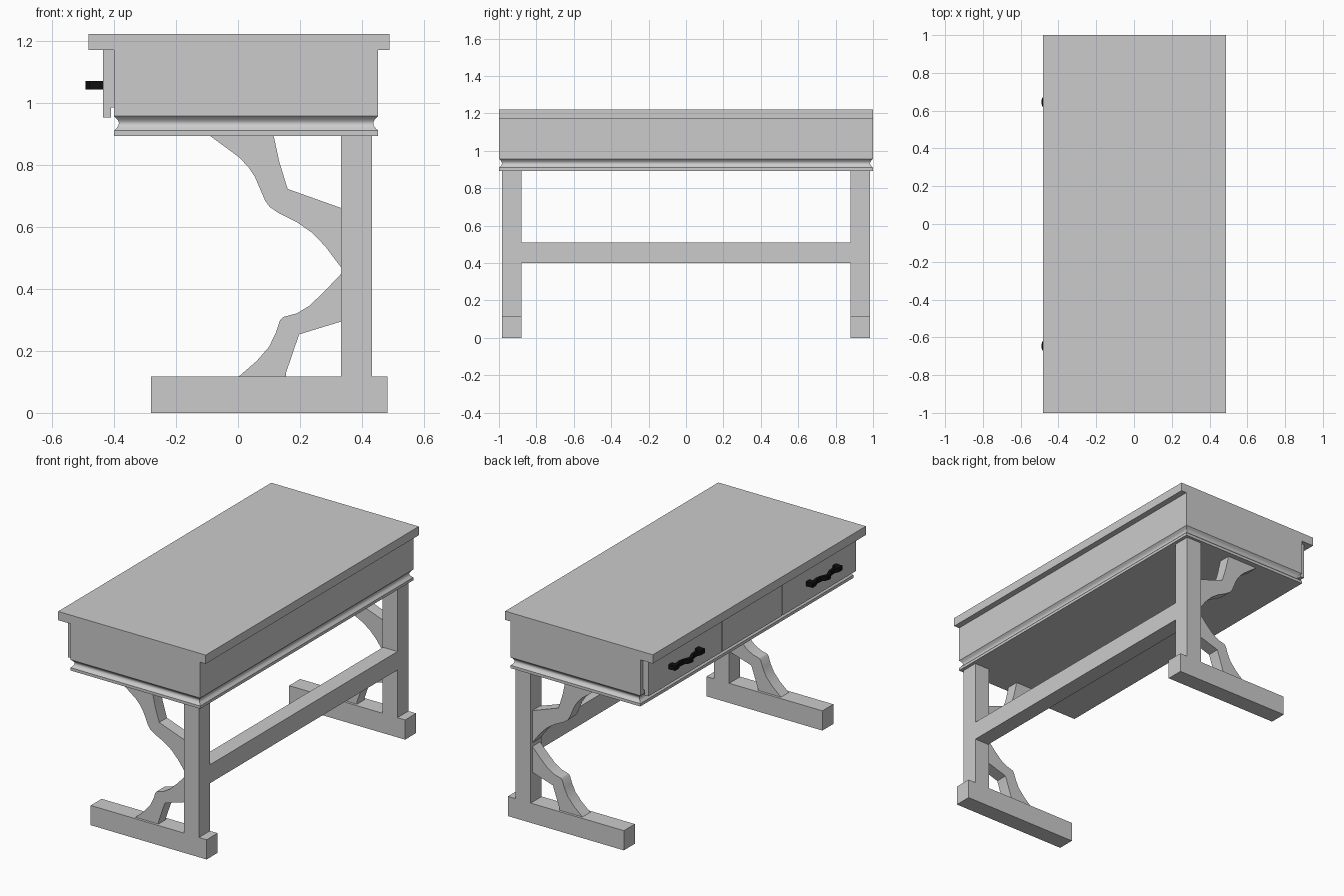
import bpy, bmesh, math

if "Cube" in bpy.data.objects:
    bpy.data.objects.remove(bpy.data.objects["Cube"])


def finish(name, bm):
    bmesh.ops.recalc_face_normals(bm, faces=bm.faces)
    me = bpy.data.meshes.new(name)
    bm.to_mesh(me)
    bm.free()
    ob = bpy.data.objects.new(name, me)
    bpy.context.collection.objects.link(ob)
    return ob


def loft(name, loops):
    """Closed solid through matching loops of points."""
    bm = bmesh.new()
    rings = [[bm.verts.new(p) for p in loop] for loop in loops]
    n = len(rings[0])
    for a, b in zip(rings, rings[1:]):
        for i in range(n):
            bm.faces.new((a[i], a[(i + 1) % n], b[(i + 1) % n], b[i]))
    bm.faces.new(rings[0])
    bm.faces.new(rings[-1])
    return finish(name, bm)


def rect(x0, x1, y0, y1, z):
    return [(x0, y0, z), (x1, y0, z), (x1, y1, z), (x0, y1, z)]


def box(name, x0, x1, y0, y1, z0, z1):
    return loft(name, [rect(x0, x1, y0, y1, z) for z in (z0, z1)])


def extrude_y(name, profile, y0, y1):
    return loft(name, [[(x, y, z) for x, z in profile] for y in (y0, y1)])


def smooth(ob):
    bpy.ops.object.select_all(action='DESELECT')
    ob.select_set(True)
    bpy.context.view_layer.objects.active = ob
    bpy.ops.object.shade_smooth_by_angle(angle=math.radians(32))


# Table top
box("table_top", -0.482, 0.488, -1, 1, 1.17, 1.222)

# Case with a cove moulding running around its base
cove = [(0.016 * math.sin(math.pi * i / 8), 0.957 - 0.047 * i / 8) for i in range(9)]
section = [(0, 1.17)] + cove + [(0, 0.893)]
smooth(loft("case", [rect(-0.40 + d, 0.452 - d, -1 + d, 1 - d, z) for d, z in section]))

# Drawer fronts with a rebate along the lower back edge
front = [(-0.435, 1.17), (-0.435, 0.953), (-0.41, 0.953),
         (-0.41, 0.985), (-0.398, 0.985), (-0.398, 1.17)]
for tag, y0, y1 in (("left", 0.286, 0.975), ("middle", -0.28, 0.28), ("right", -0.975, -0.286)):
    extrude_y("drawer_front_" + tag, front, y0, y1)

# Black wavy pulls
black = bpy.data.materials.new("black_metal")
black.diffuse_color = (0.005, 0.005, 0.005, 1)
black.use_nodes = True
black.node_tree.nodes["Principled BSDF"].inputs["Base Color"].default_value = black.diffuse_color
outer = [(0, -0.491), (0.02, -0.487), (0.04, -0.471), (0.08, -0.467), (0.105, -0.478), (0.14, -0.478)]
inner = [(0.14, -0.434), (0.11, -0.434), (0.105, -0.457), (0.08, -0.452), (0.04, -0.455), (0.0, -0.472)]
half = outer + inner
outline = half + [(-t, x) for t, x in reversed(half[1:-1])]
for tag, yc in (("left", 0.645), ("right", -0.645)):
    pull = loft("drawer_pull_" + tag, [[(x, yc + t, z) for t, x in outline] for z in (1.043, 1.07)])
    pull.data.materials.append(black)

# Curved brace profiles
upper = [(-0.09, 0.893), (-0.045, 0.86), (0.005, 0.823), (0.035, 0.79), (0.055, 0.76), (0.072, 0.72),
         (0.087, 0.685), (0.102, 0.664), (0.13, 0.645), (0.19, 0.615), (0.24, 0.58),
         (0.283, 0.535), (0.334, 0.467), (0.334, 0.66), (0.16, 0.722), (0.133, 0.81), (0.115, 0.893)]
lower = [(0, 0.115), (0.06, 0.167), (0.1, 0.213), (0.122, 0.258), (0.135, 0.298), (0.145, 0.309),
         (0.19, 0.321), (0.23, 0.345), (0.28, 0.393), (0.334, 0.45), (0.334, 0.295),
         (0.197, 0.253), (0.155, 0.13), (0.155, 0.115)]

# Two leg frames: foot, post and braces
for tag, s in (("left", 1), ("right", -1)):
    a, b = sorted((s * 0.88, s * 0.983))
    c, d = sorted((s * 0.895, s * 0.968))
    box("foot_" + tag, -0.28, 0.482, a, b, 0, 0.117)
    box("post_" + tag, 0.332, 0.432, a, b, 0.115, 0.895)
    smooth(extrude_y("upper_brace_" + tag, upper, c, d))
    smooth(extrude_y("lower_brace_" + tag, lower, c, d))

# Stretcher between the posts
box("stretcher", 0.337, 0.432, -0.88, 0.88, 0.40, 0.51)
